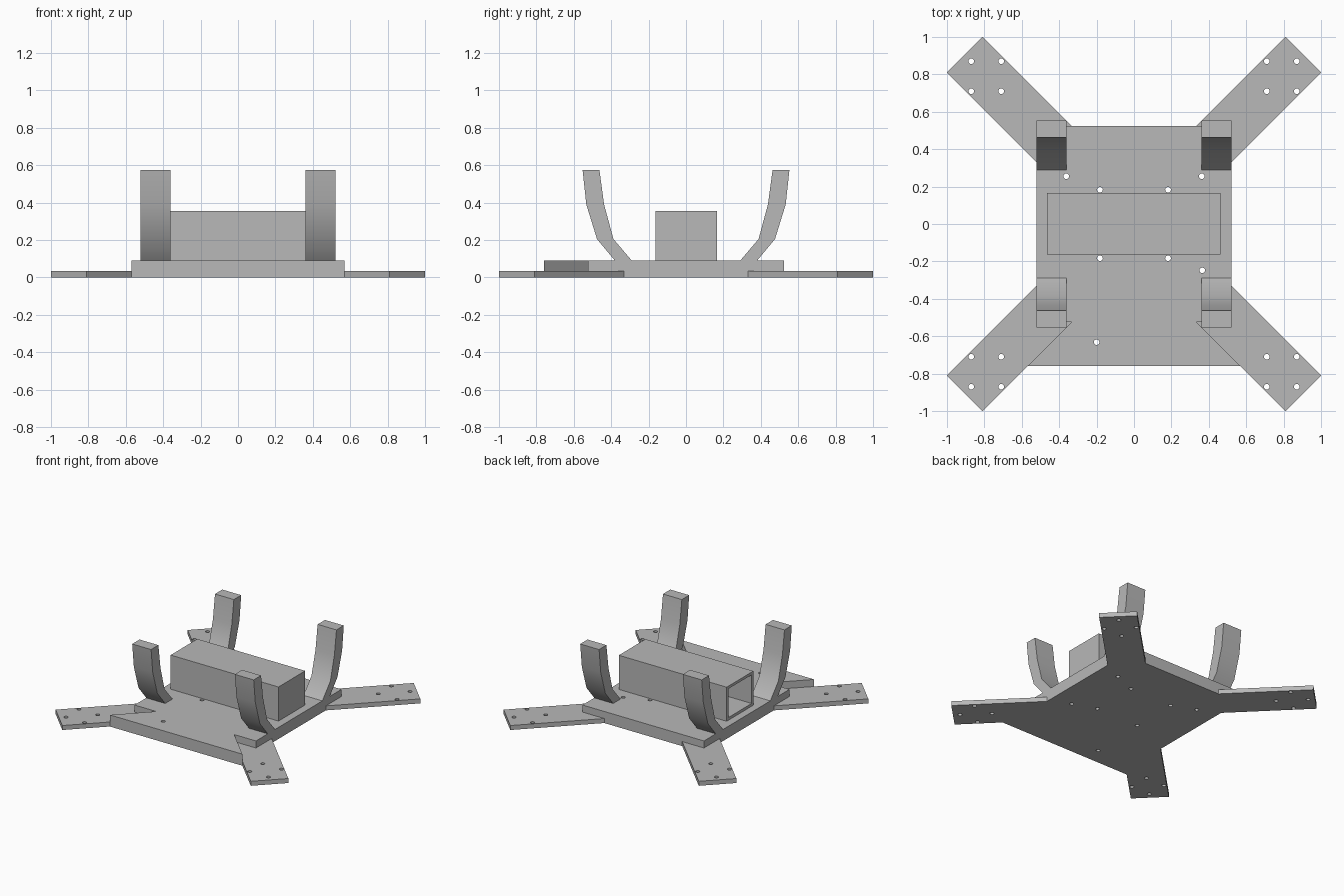
import bpy, bmesh, math
from mathutils import Matrix

if "Cube" in bpy.data.objects:
    bpy.data.objects.remove(bpy.data.objects["Cube"])

grey = bpy.data.materials.new("plain grey")
grey.diffuse_color = (0.48, 0.48, 0.48, 1)
grey.use_nodes = True
grey.node_tree.nodes["Principled BSDF"].inputs["Base Color"].default_value = grey.diffuse_color


def finish(name, bm):
    bmesh.ops.recalc_face_normals(bm, faces=bm.faces)
    me = bpy.data.meshes.new(name)
    bm.to_mesh(me)
    bm.free()
    me.materials.append(grey)
    ob = bpy.data.objects.new(name, me)
    bpy.context.collection.objects.link(ob)
    return ob


def prism(name, points, offset):
    """Closed solid: a 3D outline pushed along an offset."""
    bm = bmesh.new()
    face = bm.faces.new([bm.verts.new(p) for p in points])
    ext = bmesh.ops.extrude_face_region(bm, geom=[face])
    moved = [v for v in ext["geom"] if isinstance(v, bmesh.types.BMVert)]
    bmesh.ops.translate(bm, verts=moved, vec=offset)
    return finish(name, bm)


DECK_T, ARM_T = 0.09, 0.035
CORNERS = [(sx, sy) for sx in (-1, 1) for sy in (-1, 1)]

# Deck with the flared front skirt
half = [(0.57, -0.76), (0.335, -0.525), (0.522, -0.525), (0.522, 0.525)]
outline = half + [(-x, y) for x, y in reversed(half)]
deck = prism("deck", [(x, y, 0) for x, y in outline], (0, 0, DECK_T))

# Thin diagonal motor arms
arm_shape = [(1, 0.81), (0.81, 1), (0.335, 0.525), (0.522, 0.525), (0.522, 0.332)]
arms = [prism("motor_arm", [(sx * x, sy * y, 0) for x, y in arm_shape], (0, 0, ARM_T))
        for sx, sy in CORNERS]


# Screw holes
def drill(targets, spots):
    bm = bmesh.new()
    for x, y in spots:
        bmesh.ops.create_cone(bm, cap_ends=True, segments=20, radius1=0.015, radius2=0.015,
                              depth=0.4, matrix=Matrix.Translation((x, y, 0)))
    cutter = finish("hole_cutter", bm)
    cutter.hide_render = True
    cutter.hide_set(True)
    for ob in targets:
        mod = ob.modifiers.new("holes", "BOOLEAN")
        mod.operation, mod.solver, mod.object = "DIFFERENCE", "EXACT", cutter


drill(arms, [(sx * a, sy * b) for sx, sy in CORNERS for a in (0.71, 0.87) for b in (0.71, 0.87)])
drill([deck], [(sx * 0.182, sy * 0.183) for sx, sy in CORNERS]
      + [(-0.362, 0.255), (0.362, 0.255), (0.365, -0.248), (-0.2, -0.632)])

# Curved landing legs
inner = [(0.29, DECK_T), (0.388, 0.205), (0.438, 0.39), (0.463, 0.575)]
outer = [(0.553, 0.575), (0.533, 0.39), (0.476, 0.205), (0.38, DECK_T)]
for sx, sy in CORNERS:
    leg = prism("curved_leg", [(sx * 0.36, sy * y, z) for y, z in inner + outer], (sx * 0.162, 0, 0))
    bpy.context.view_layer.objects.active = leg
    leg.select_set(True)
    bpy.ops.object.shade_smooth_by_angle(angle=math.radians(30))
    leg.select_set(False)

# Battery box, open on the left end
x0, x1, y0, y1, z0, z1, wall = -0.465, 0.462, -0.163, 0.165, DECK_T, 0.355, 0.03
bm = bmesh.new()
bmesh.ops.create_cube(bm, size=1)
for v in bm.verts:
    v.co = (x1 if v.co.x > 0 else x0, y1 if v.co.y > 0 else y0, z1 if v.co.z > 0 else z0)
bm.normal_update()
end = min(bm.faces, key=lambda f: f.calc_center_median().x)
bmesh.ops.inset_region(bm, faces=[end], thickness=wall)
ext = bmesh.ops.extrude_discrete_faces(bm, faces=[end])
for v in ext["faces"][0].verts:
    v.co.x = x1 - wall
finish("battery_box", bm)
